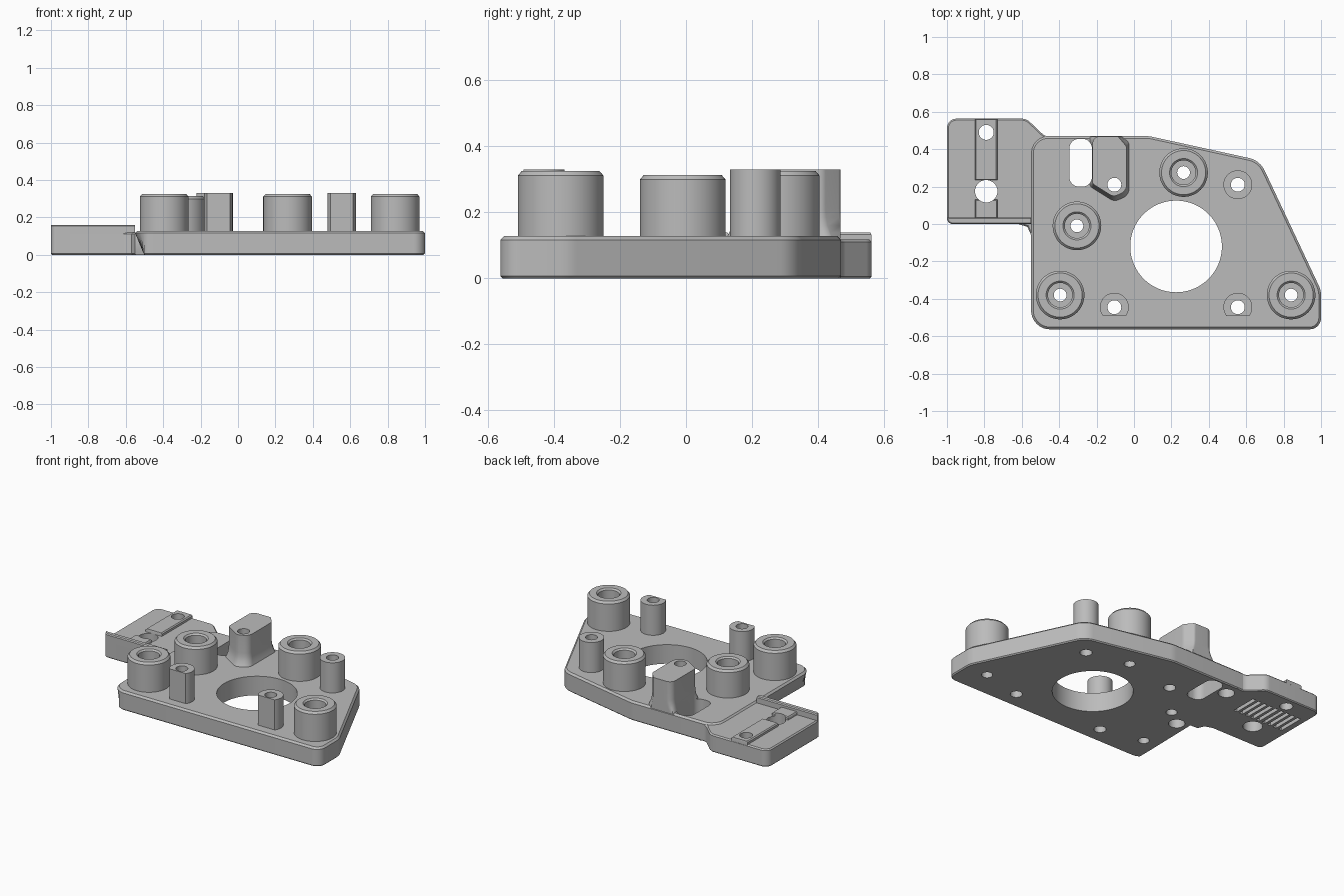
import bpy
import bmesh
import math
from mathutils import Vector

if "Cube" in bpy.data.objects:
    bpy.data.objects.remove(bpy.data.objects["Cube"], do_unlink=True)

# Single grey material
GREY = (0.5, 0.5, 0.5, 1)
mat = bpy.data.materials.new("plain grey")
mat.use_nodes = True
mat.diffuse_color = GREY
mat.node_tree.nodes["Principled BSDF"].inputs["Base Color"].default_value = GREY


def rounded(corners, steps=8):
    """Counter-clockwise outline from (x, y, radius) corners."""
    out = []
    for i, (x, y, r) in enumerate(corners):
        p = Vector((x, y))
        if r == 0:
            out.append(p)
            continue
        u = (Vector(corners[i - 1][:2]) - p).normalized()
        v = (Vector(corners[(i + 1) % len(corners)][:2]) - p).normalized()
        half = u.angle(v) / 2
        t = r / math.tan(half)
        c = p + (u + v).normalized() * (r / math.sin(half))
        s, e = p + u * t - c, p + v * t - c
        out += [c + s.lerp(e, k / steps).normalized() * r for k in range(steps + 1)]
    return out


def circle(x, y, r, n=48):
    return [Vector((x + r * math.cos(k * math.tau / n), y + r * math.sin(k * math.tau / n)))
            for k in range(n)]


def box(x0, x1, y0, y1, r=0):
    return rounded([(x0, y0, r), (x1, y0, r), (x1, y1, r), (x0, y1, r)])


def inset(pts, d):
    out = []
    for i, p in enumerate(pts):
        t = pts[(i + 1) % len(pts)] - pts[i - 1]
        out.append(p + Vector((-t.y, t.x)).normalized() * d)
    return out


def loft(bm, layers):
    """Solid skinned through (outline, z) layers."""
    rings = [[bm.verts.new((p.x, p.y, z)) for p in pts] for pts, z in layers]
    n = len(rings[0])
    for a, b in zip(rings, rings[1:]):
        for i in range(n):
            j = (i + 1) % n
            bm.faces.new((a[i], a[j], b[j], b[i]))
    bm.faces.new(rings[0][::-1])
    bm.faces.new(rings[-1])


def make(name, bm):
    bmesh.ops.recalc_face_normals(bm, faces=bm.faces)
    me = bpy.data.meshes.new(name)
    bm.to_mesh(me)
    bm.free()
    me.materials.append(mat)
    ob = bpy.data.objects.new(name, me)
    bpy.context.collection.objects.link(ob)
    return ob


def select(ob):
    bpy.ops.object.select_all(action='DESELECT')
    ob.select_set(True)
    bpy.context.view_layer.objects.active = ob


def solid(name, layers, cut=True):
    bm = bmesh.new()
    loft(bm, layers)
    ob = make(name, bm)
    select(ob)
    if cut:
        mod = ob.modifiers.new("holes", 'BOOLEAN')
        mod.operation = 'DIFFERENCE'
        mod.solver = 'EXACT'
        mod.object = cutter
        bpy.ops.object.modifier_apply(modifier=mod.name)
    bpy.ops.object.shade_smooth_by_angle(angle=math.radians(30))
    return ob


def chamfered(pts, z0, z1, c=0.01):
    return [(pts, z0), (pts, z1 - c), (inset(pts, c), z1)]


bosses = {"front_right": (-0.395, -0.38, 0.325), "middle": (-0.305, -0.01, 0.313),
          "back": (0.265, 0.275, 0.325), "front_left": (0.84, -0.38, 0.325)}
pins = {"back_left": (0.555, 0.21), "front_right": (-0.105, -0.445),
        "front_left": (0.555, -0.445)}

# All holes, slots and belt grooves in one hidden cutter
bm = bmesh.new()
through = [circle(0.225, -0.12, 0.245, 96), box(-0.345, -0.225, 0.2, 0.455, 0.05),
           circle(-0.79, 0.49, 0.04), circle(-0.79, 0.175, 0.06),
           circle(-0.105, 0.21, 0.037)]
through += [circle(x, y, 0.034) for x, y, z in bosses.values()]
through += [circle(x, y, 0.037) for x, y in pins.values()]
for pts in through:
    loft(bm, [(pts, -0.1), (pts, 0.5)])
for pts in (circle(-0.41, 0.38, 0.05), circle(-0.416, -0.095, 0.05)):
    loft(bm, [(pts, -0.1), (pts, 0.09)])
for k in range(9):
    x = -0.955 + k * 0.044
    if k != 3:
        g = box(x, x + 0.025, 0.25, 0.43)
    else:
        g = box(x, x + 0.022, 0.25, 0.43)
    loft(bm, [(g, -0.1), (g, 0.035)])
cutter = make("hole_cutter", bm)
cutter.hide_render = True

# Main plate, its right wall leaning inward towards the bottom
outline = rounded([(-0.55, -0.563, 0.1), (1, -0.563, 0.06), (1, -0.355, 0.12),
                   (0.673, 0.34, 0.12), (0.08, 0.47, 0.2), (-0.55, 0.47, 0.09)])


def lean(pts, limit):
    return [Vector((max(p.x, limit + 0.02 * (p.y + 0.5) ** 2), p.y)) for p in pts]


solid("main_plate", [(lean(inset(outline, 0.007), -0.5), 0),
                     (lean(outline, -0.505), 0.007),
                     (outline, 0.116), (inset(outline, 0.012), 0.128)])

# Side wing with its fillets into the plate
wing = rounded([(-1, 0, 0.03), (-0.62, 0, 0), (-0.57, -0.015, 0), (-0.55, -0.06, 0),
                (-0.46, -0.06, 0), (-0.42, 0.468, 0), (-0.475, 0.468, 0.06),
                (-0.575, 0.563, 0.06), (-1, 0.563, 0.05)])
solid("side_wing", [(inset(wing, 0.006), 0), (wing, 0.006), (wing, 0.11),
                    (inset(wing, 0.008), 0.118)])

# Raised lip along the wing's front edge, and the two clamp pads
lip = rounded([(-1, 0, 0.03), (-0.55, 0, 0), (-0.55, 0.035, 0), (-1, 0.035, 0)])
solid("wing_lip", chamfered(lip, 0.09, 0.16, 0.006))
solid("long_clamp_pad", chamfered(box(-0.85, -0.73, 0.235, 0.562), 0.1, 0.139, 0.007))
solid("short_clamp_pad", chamfered(box(-0.85, -0.73, 0.03, 0.13), 0.1, 0.139, 0.007))

# Counterbored bosses, turned from a profile
for label, (x, y, top) in bosses.items():
    bm = bmesh.new()
    profile = [(0.13, 0.12), (0.13, top - 0.014), (0.118, top), (0.075, top),
               (0.065, top - 0.01), (0.065, 0.2), (0.034, 0.2), (0.034, 0.12)]
    rings = [[bm.verts.new((p.x, p.y, z)) for p in circle(x, y, r)] for r, z in profile]
    for i, b in enumerate(rings):
        a = rings[i - 1]
        for j in range(len(b)):
            bm.faces.new((a[j - 1], a[j], b[j], b[j - 1]))
    select(make(label + "_boss", bm))
    bpy.ops.object.shade_smooth_by_angle(angle=math.radians(30))

# Screw pins, the front pair flattened on the front side
for label, (x, y) in pins.items():
    flat = 0.053 if y < 0 else 1
    pts = [p for p in circle(x, y, 0.077) if p.y > y - flat]
    solid(label + "_pin", [(pts, 0.12), (pts, 0.33)])

# Wide post with a flared foot
post = rounded([(-0.222, 0.215, 0.02), (-0.11, 0.145, 0.04), (-0.04, 0.175, 0.05),
                (-0.04, 0.415, 0.03), (-0.085, 0.469, 0.02), (-0.222, 0.469, 0.04)])
centre = Vector((-0.135, 0.31))


def flare(s):
    grown = [centre + (p - centre) * s for p in post]
    return [Vector((p.x, min(p.y, 0.469 - 0.012 * (s > 1)))) if s <= 1
            else Vector((p.x, min(p.y, 0.469 + 0.001 * (p.x + 0.1)))) for p in grown]


solid("wide_post", [(flare(1.18), 0.12), (flare(1.12), 0.138), (flare(1.05), 0.16),
                    (flare(1.015), 0.185), (post, 0.21), (post, 0.33)])

bpy.data.objects.remove(cutter, do_unlink=True)
